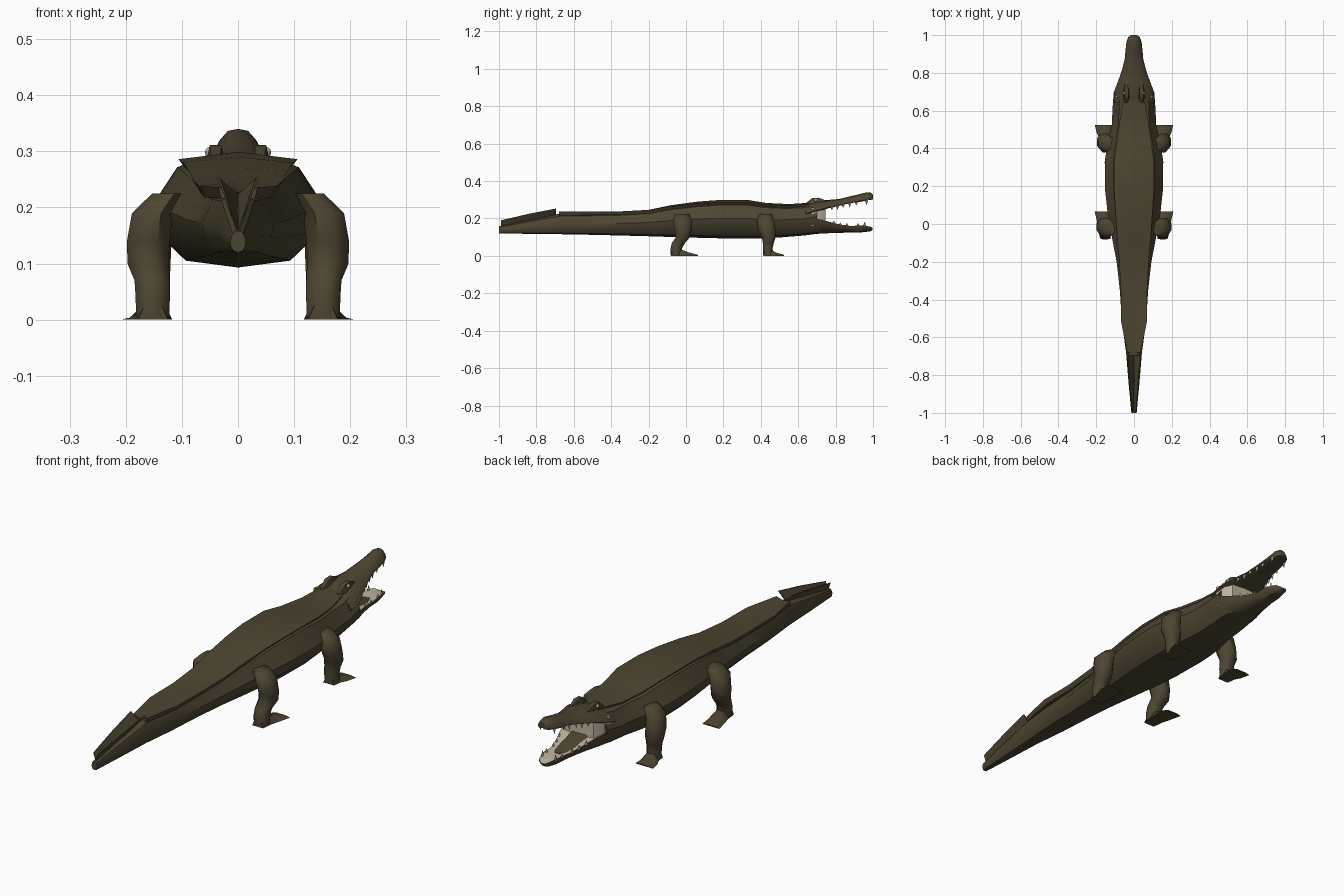
import bpy, bmesh, math
from mathutils import Vector


def material(name, rgb):
    m = bpy.data.materials.new(name)
    m.diffuse_color = (*rgb, 1)
    return m


HIDE = material("olive_hide", (0.075, 0.060, 0.031))
CREAM = material("cream", (0.52, 0.47, 0.35))


def make(name, bm, mats, angle=40):
    bmesh.ops.recalc_face_normals(bm, faces=bm.faces)
    me = bpy.data.meshes.new(name)
    bm.to_mesh(me)
    bm.free()
    ob = bpy.data.objects.new(name, me)
    bpy.context.collection.objects.link(ob)
    for m in mats:
        me.materials.append(m)
    bpy.ops.object.select_all(action='DESELECT')
    ob.select_set(True)
    bpy.context.view_layer.objects.active = ob
    bpy.ops.object.shade_smooth_by_angle(angle=math.radians(angle))
    return ob


def loft(name, rings, mats=(HIDE,), angle=40, rule=None):
    """Skin a row of point rings and cap both ends."""
    bm = bmesh.new()
    vs = [[bm.verts.new(p) for p in r] for r in rings]
    n = len(vs[0])
    for a, b in zip(vs, vs[1:]):
        for i in range(n):
            bm.faces.new((a[i], a[(i + 1) % n], b[(i + 1) % n], b[i]))
    bm.faces.new(vs[0])
    bm.faces.new(vs[-1])
    bmesh.ops.recalc_face_normals(bm, faces=bm.faces)
    if rule:
        for f in bm.faces:
            f.material_index = int(rule(f))
    return make(name, bm, mats, angle)


def section(half, y, w, zb, zt):
    """Mirror a half outline (top to bottom) into a full ring at y."""
    full = half + [(-u, v) for u, v in reversed(half) if u > 0]
    return [(u * w, y, zb + v * (zt - zb)) for u, v in full]


# Torso, neck and tail
BODY = [(0, 1), (.38, .97), (.70, .88), (1, .53), (.93, .30), (.6, .06), (0, 0)]
body_rows = [(-1, .014, .12, .158), (-.85, .028, .118, .19), (-.68, .042, .116, .225),
             (-.52, .064, .113, .228), (-.35, .075, .109, .232), (-.2, .092, .105, .243),
             (-.08, .115, .101, .268), (.06, .14, .097, .286), (.18, .153, .094, .296),
             (.33, .155, .093, .296), (.43, .14, .094, .28), (.52, .118, .1, .275),
             (.62, .113, .108, .276), (.70, .107, .118, .292)]
loft("body", [section(BODY, *r) for r in body_rows], angle=35)

# Raised back shield with flared edges: y, half width, edge height, centre height
shield_rows = [(-.68, .035, .236, .226), (-.52, .068, .238, .229), (-.35, .07, .238, .234),
               (-.2, .078, .246, .246), (-.08, .088, .265, .271), (.06, .098, .28, .29),
               (.18, .106, .286, .299), (.33, .106, .286, .299), (.43, .092, .273, .283),
               (.55, .075, .268, .277), (.66, .055, .28, .284)]
loft("back_shield", [[(-w, y, ze), (0, y, zc), (w, y, ze),
                      (w * .86, y, ze - .02), (0, y, zc - .015), (-w * .86, y, ze - .02)]
                     for y, w, ze, zc in shield_rows], angle=35)

# Tail fin: two leaning sheets meeting along the tail
for s, side in ((-1, "left"), (1, "right")):
    loft("tail_fin_" + side, [[(0, y, zb), (s * w, y, zt), (s * w * .85, y, zt), (0, y, zb + .008)]
                              for y, w, zb, zt in ((-.99, .013, .15, .19), (-.84, .026, .18, .225),
                                                   (-.695, .038, .215, .253))], angle=20)

# Upper jaw
UPPER = [(0, 1), (.45, .92), (.85, .5), (1, .12), (.85, 0), (0, .12)]
upper_rows = [(.64, .108, .22, .277), (.70, .106, .236, .297), (.76, .083, .254, .299),
              (.82, .062, .268, .304), (.875, .049, .282, .318), (.92, .045, .287, .328),
              (.965, .04, .296, .340), (.99, .03, .300, .338), (1, .016, .302, .328)]
loft("upper_jaw", [section(UPPER, *r) for r in upper_rows])

# Lower jaw with a pale floor
LOWER = [(0, .85), (.82, .9), (1, 1), (.96, .6), (.6, .1), (0, 0)]
lower_rows = [(.64, .106, .11, .205), (.70, .104, .118, .2), (.76, .08, .121, .184),
              (.82, .06, .123, .168), (.88, .046, .125, .16), (.94, .042, .126, .163),
              (.985, .028, .131, .157), (.997, .012, .138, .15)]
loft("lower_jaw", [section(LOWER, *r) for r in lower_rows], (HIDE, CREAM),
     rule=lambda f: f.normal.z > .6 and f.calc_center_median().y > .7)

# Pale throat lining at the hinge of the jaws
loft("throat_lining", [[(-w, y, zb), (w, y, zb), (w, y, zt), (-w, y, zt)]
                       for y, w, zb, zt in ((.67, .1, .16, .26), (.715, .092, .17, .255),
                                            (.745, .07, .175, .262))], (CREAM,))

# Tongue
loft("tongue", [[(-w, y, z - .008), (w, y, z - .008), (w * .7, y, z), (-w * .7, y, z)]
                for y, w, z in ((.73, .045, .19), (.80, .04, .172), (.87, .03, .161),
                                (.90, .015, .158))])


# Teeth: y, half width, root height, length (negative points down)
def teeth(name, rows):
    bm = bmesh.new()
    for y, w, z, h in rows:
        for s in (-1, 1):
            r = .011
            base = [bm.verts.new((s * w + r * .5 * a, y + r * b, z))
                    for a, b in ((1, 0), (0, 1), (-1, 0), (0, -1))]
            tip = bm.verts.new((s * w, y, z + h))
            bm.faces.new(base)
            for i in range(4):
                bm.faces.new((base[i], base[(i + 1) % 4], tip))
    make(name, bm, (CREAM,), 30)


teeth("upper_teeth", [(.78, .07, .264, -.02), (.81, .06, .272, -.026), (.84, .053, .28, -.022),
                      (.875, .044, .288, -.03), (.91, .04, .292, -.022), (.965, .034, .302, -.03)])
teeth("lower_teeth", [(.79, .066, .17, .02), (.825, .055, .162, .018), (.86, .046, .156, .02),
                      (.92, .038, .156, .02), (.955, .032, .154, .03)])


# Legs and feet
def ring(cx, cy, z, rx, ry, n=8):
    return [(cx + rx * math.cos(math.tau * (i + .5) / n),
             cy + ry * math.sin(math.tau * (i + .5) / n), z) for i in range(n)]


rear_leg = [(.125, -.02, .225, .03, .04), (.152, -.02, .19, .04, .055),
            (.16, -.015, .14, .041, .05), (.16, -.016, .1, .04, .041),
            (.153, -.04, .07, .034, .038), (.152, -.052, .04, .033, .033),
            (.152, -.052, .004, .032, .033)]
front_leg = [(.125, .425, .225, .03, .035), (.15, .425, .19, .04, .05),
             (.157, .432, .14, .041, .05), (.157, .443, .1, .04, .04),
             (.153, .44, .07, .034, .032), (.151, .437, .04, .032, .028),
             (.151, .44, .004, .031, .03)]
rear_foot = [(-.08, .125, .178, .03), (-.03, .12, .184, .036), (.01, .117, .195, .02),
             (.065, .125, .208, .005)]
front_foot = [(.415, .125, .178, .03), (.455, .12, .184, .034), (.48, .117, .197, .018),
              (.525, .12, .208, .005)]
for s, side in ((-1, "left"), (1, "right")):
    for name, leg, foot in (("rear", rear_leg, rear_foot), ("front", front_leg, front_foot)):
        loft(f"{name}_leg_{side}", [ring(s * x, y, z, rx, ry) for x, y, z, rx, ry in leg], angle=50)
        loft(f"{name}_foot_{side}", [[(s * a, y, 0), (s * b, y, 0), (s * (b * .75 + a * .25), y, h),
                                      (s * (a * .75 + b * .25), y, h)] for y, a, b, h in foot])

    # Brow ridges
    loft(f"brow_{side}", [[(s * (.04 - w), y, .275), (s * (.04 + w), y, .275),
                           (s * (.04 + w * .6), y, z), (s * (.04 - w * .6), y, z)]
                          for y, w, z in ((.64, .008, .282), (.675, .018, .309),
                                          (.71, .017, .311), (.75, .006, .295))])
    # Eyes
    bm = bmesh.new()
    bmesh.ops.create_uvsphere(bm, u_segments=8, v_segments=6, radius=.01)
    bmesh.ops.translate(bm, verts=bm.verts, vec=Vector((s * .049, .693, .298)))
    make(f"eye_{side}", bm, (CREAM,))
